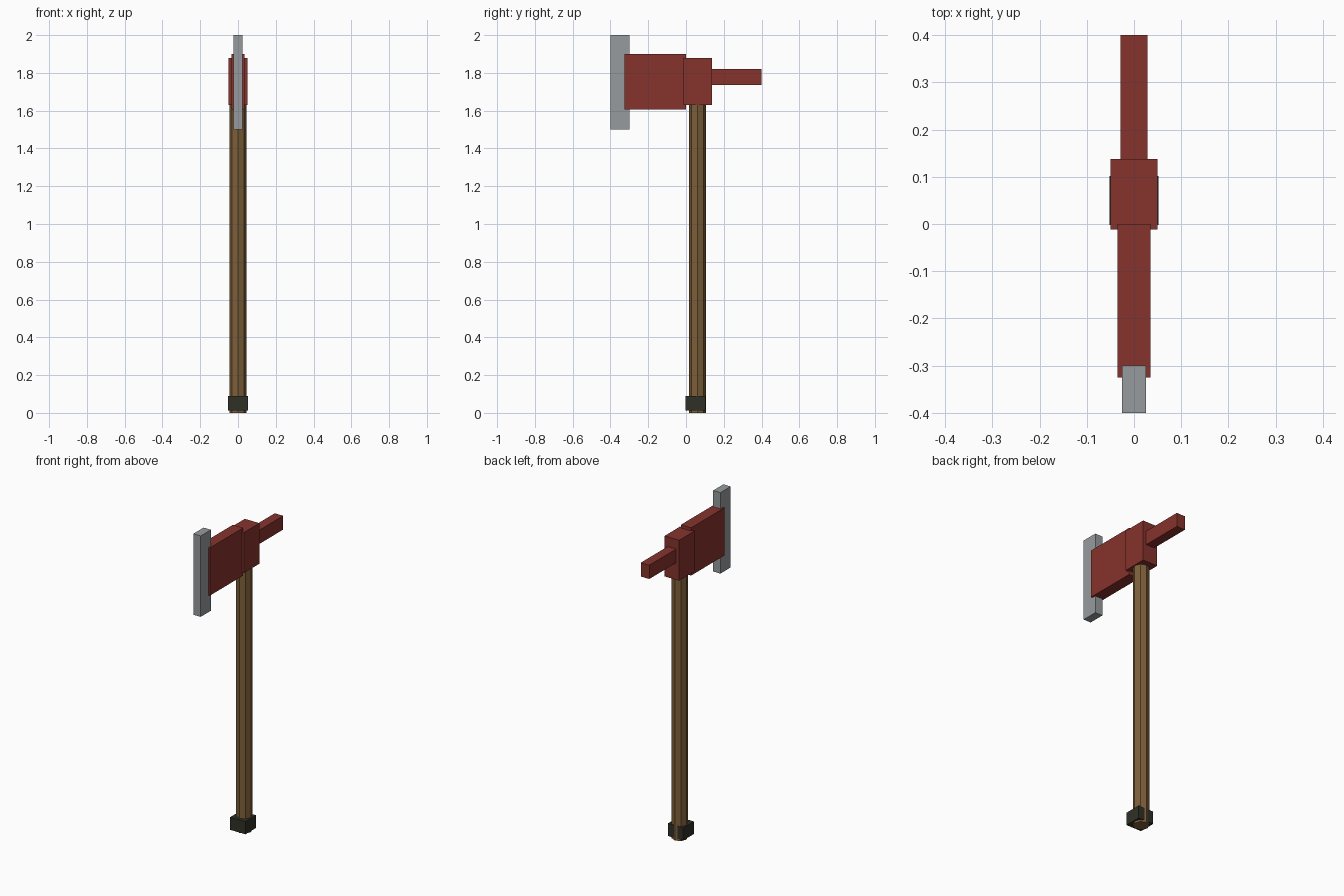
import bpy
import math

if "Cube" in bpy.data.objects:
    bpy.data.objects.remove(bpy.data.objects["Cube"])


def material(name, rgb):
    m = bpy.data.materials.new(name)
    m.diffuse_color = (*rgb, 1.0)
    m.use_nodes = True
    m.node_tree.nodes["Principled BSDF"].inputs["Base Color"].default_value = m.diffuse_color
    return m


red = material("red paint", (0.24, 0.033, 0.026))
steel = material("grey steel", (0.31, 0.33, 0.34))
wood = material("brown wood", (0.21, 0.115, 0.042))
dark = material("dark grip", (0.028, 0.03, 0.019))


def box(name, half_x, y, z, mat):
    """Box centred on x, spanning the given y and z ranges."""
    bpy.ops.mesh.primitive_cube_add(
        size=1, location=(0, (y[0] + y[1]) / 2, (z[0] + z[1]) / 2))
    ob = bpy.context.object
    ob.name = name
    ob.scale = (2 * half_x, y[1] - y[0], z[1] - z[0])
    bpy.ops.object.transform_apply(location=False, rotation=False, scale=True)
    ob.data.materials.append(mat)
    return ob


# Eight-sided shaft, ending inside the head
bpy.ops.mesh.primitive_cylinder_add(
    vertices=8, radius=0.046, depth=1.75, location=(0, 0.061, 0.875))
handle = bpy.context.object
handle.name = "handle"
handle.data.materials.append(wood)

# Block at the foot of the shaft
box("end_cap", 0.052, (-0.002, 0.102), (0.012, 0.09), dark)

# Head: socket around the shaft, cheek, cutting blade and rear spike
box("head_socket", 0.05, (-0.012, 0.138), (1.63, 1.88), red)
box("head_cheek", 0.035, (-0.325, 0.0), (1.605, 1.90), red)
box("blade", 0.025, (-0.4, -0.3), (1.5, 2.0), steel)
box("rear_spike", 0.029, (0.13, 0.4), (1.735, 1.82), red)
